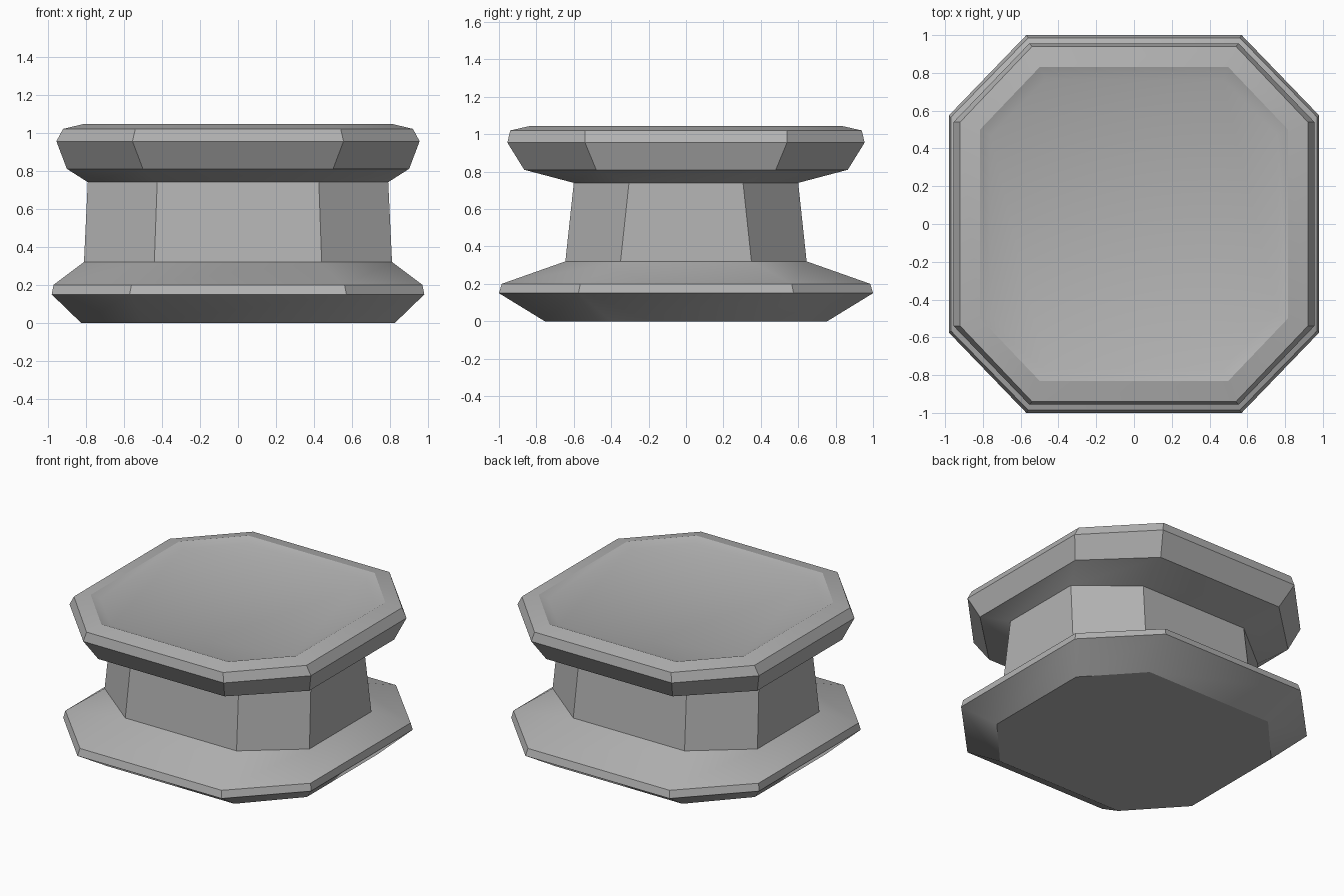
import bpy
import bmesh
import math

if "Cube" in bpy.data.objects:
    bpy.data.objects.remove(bpy.data.objects["Cube"], do_unlink=True)

# Single stone grey
stone = bpy.data.materials.new("stone grey")
stone.use_nodes = True
GREY = (0.45, 0.45, 0.45, 1)
stone.diffuse_color = GREY
stone.node_tree.nodes["Principled BSDF"].inputs["Base Color"].default_value = GREY


def octagon(bm, z, x, y, a, b):
    """Chamfered rectangle: half sizes x, y; half lengths a, b of the straight sides."""
    points = [(a, -y), (x, -b), (x, b), (a, y), (-a, y), (-x, b), (-x, -b), (-a, -y)]
    return [bm.verts.new((px, py, z)) for px, py in points]


def loft(name, levels, cap_bottom=False, cap_top=False):
    bm = bmesh.new()
    rings = [octagon(bm, *level) for level in levels]
    for low, high in zip(rings, rings[1:]):
        for i in range(8):
            j = (i + 1) % 8
            bm.faces.new((low[i], low[j], high[j], high[i]))
    if cap_bottom:
        bm.faces.new(rings[0][::-1])
    if cap_top:
        bm.faces.new(rings[-1])
    mesh = bpy.data.meshes.new(name)
    bm.to_mesh(mesh)
    bm.free()
    mesh.materials.append(stone)
    obj = bpy.data.objects.new(name, mesh)
    bpy.context.collection.objects.link(obj)
    bpy.ops.object.select_all(action="DESELECT")
    obj.select_set(True)
    bpy.context.view_layer.objects.active = obj
    bpy.ops.object.shade_smooth_by_angle(angle=math.radians(30))


# Rings shared by neighbouring parts: z, half x, half y, straight x, straight y
neck_low = (0.32, 0.81, 0.645, 0.44, 0.35)
neck_high = (0.74, 0.79, 0.60, 0.425, 0.305)

# Flared foot
loft("base", [
    (0, 0.825, 0.755, 0.50, 0.40),
    (0.15, 0.98, 1.0, 0.57, 0.575),
    (0.2, 0.97, 0.985, 0.56, 0.565),
    neck_low,
], cap_bottom=True)

# Tapered waist
loft("column", [neck_low, neck_high])

# Overhanging slab with a shallow dished top
loft("top_slab", [
    neck_high,
    (0.81, 0.90, 0.865, 0.50, 0.48),
    (0.955, 0.955, 0.955, 0.555, 0.54),
    (1.02, 0.92, 0.94, 0.54, 0.54),
    (1.045, 0.815, 0.83, 0.50, 0.50),
    (1.02, 0.76, 0.765, 0.47, 0.47),
], cap_top=True)
